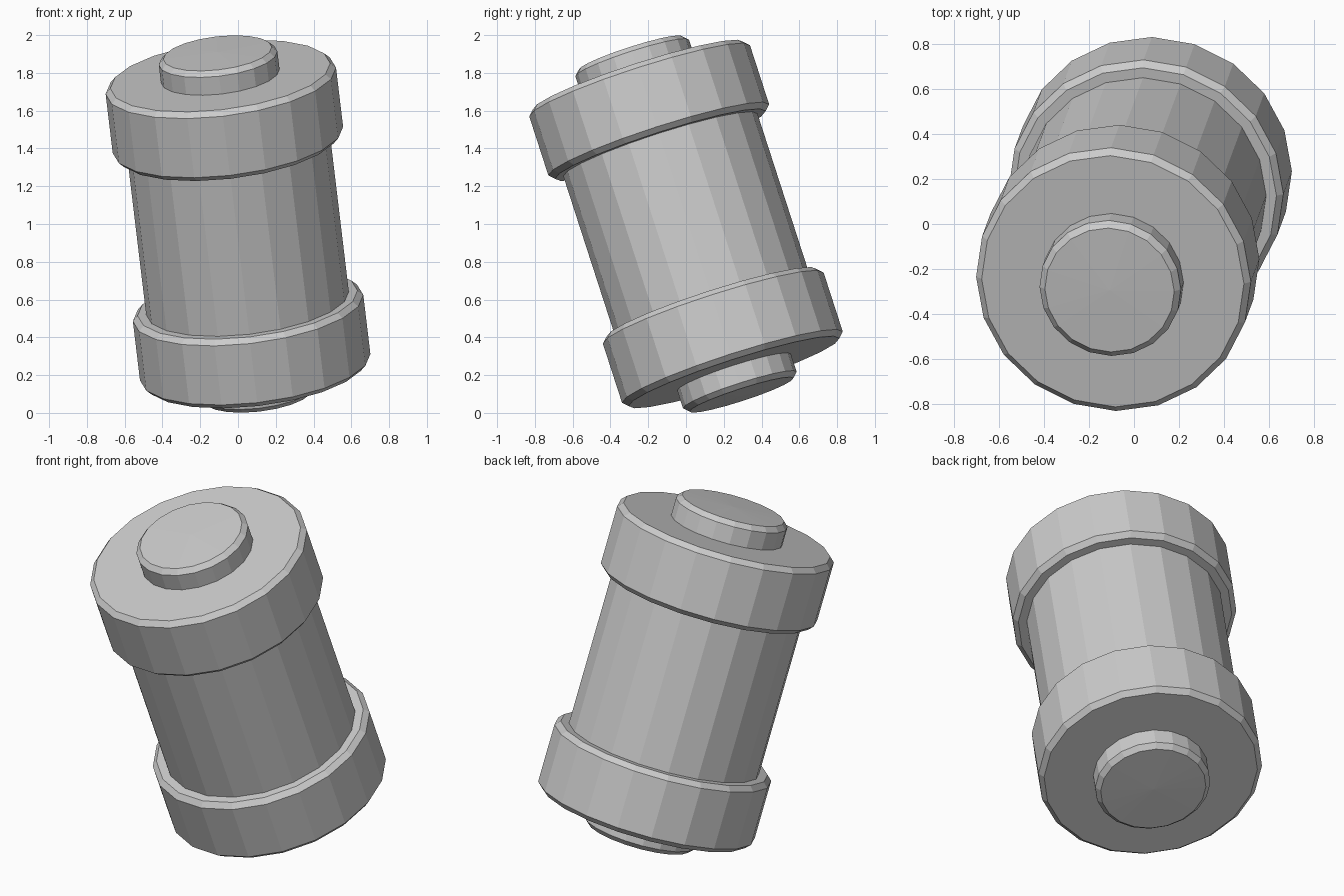
import bpy, bmesh, math
from mathutils import Vector, Matrix

default = bpy.data.objects.get("Cube")
if default:
    bpy.data.objects.remove(default, do_unlink=True)

SIDES = 20
AXIS = Vector((-0.12, -0.324, 1.0)).normalized()
TILT = Matrix.Translation((0, 0, 1)) @ Vector((0, 0, 1)).rotation_difference(AXIS).to_matrix().to_4x4()

grey = bpy.data.materials.new("plain grey")
grey.use_nodes = True
grey.diffuse_color = (0.6, 0.6, 0.6, 1)
grey.node_tree.nodes["Principled BSDF"].inputs["Base Color"].default_value = (0.6, 0.6, 0.6, 1)


def turned_part(name, profile, end=1):
    """Turn a (radius, height) profile around the tilted axis; end=-1 flips it."""
    bm = bmesh.new()
    rings = []
    for radius, height in profile:
        if radius == 0:
            rings.append([bm.verts.new((0, 0, height * end))] * SIDES)
        else:
            angles = [math.tau * i / SIDES for i in range(SIDES)]
            rings.append([bm.verts.new((radius * math.cos(a), radius * math.sin(a), height * end))
                          for a in angles])
    for low, high in zip(rings, rings[1:]):
        for i in range(SIDES):
            j = (i + 1) % SIDES
            corners = dict.fromkeys((low[i], low[j], high[j], high[i]))
            bm.faces.new(list(corners))
    bmesh.ops.recalc_face_normals(bm, faces=bm.faces)
    mesh = bpy.data.meshes.new(name)
    bm.to_mesh(mesh)
    bm.free()
    mesh.materials.append(grey)
    obj = bpy.data.objects.new(name, mesh)
    obj.matrix_world = TILT
    bpy.context.collection.objects.link(obj)
    return obj


def disc(radius, low, high, bevel, dome=0.0):
    """Profile of a disc with chamfered rims and an optional shallow dome."""
    return [(0, low), (radius - bevel, low), (radius, low + bevel),
            (radius, high - bevel), (radius - bevel, high), (0, high + dome)]


# Central barrel
turned_part("barrel", [(0, -0.6), (0.54, -0.6), (0.54, 0.6), (0, 0.6)])

# Matching collar and end knob at both ends
for label, end in (("upper", 1), ("lower", -1)):
    turned_part(label + "_collar", disc(0.614, 0.443, 0.83, 0.028), end)
    turned_part(label + "_knob", disc(0.316, 0.75, 0.957, 0.027, 0.006), end)
